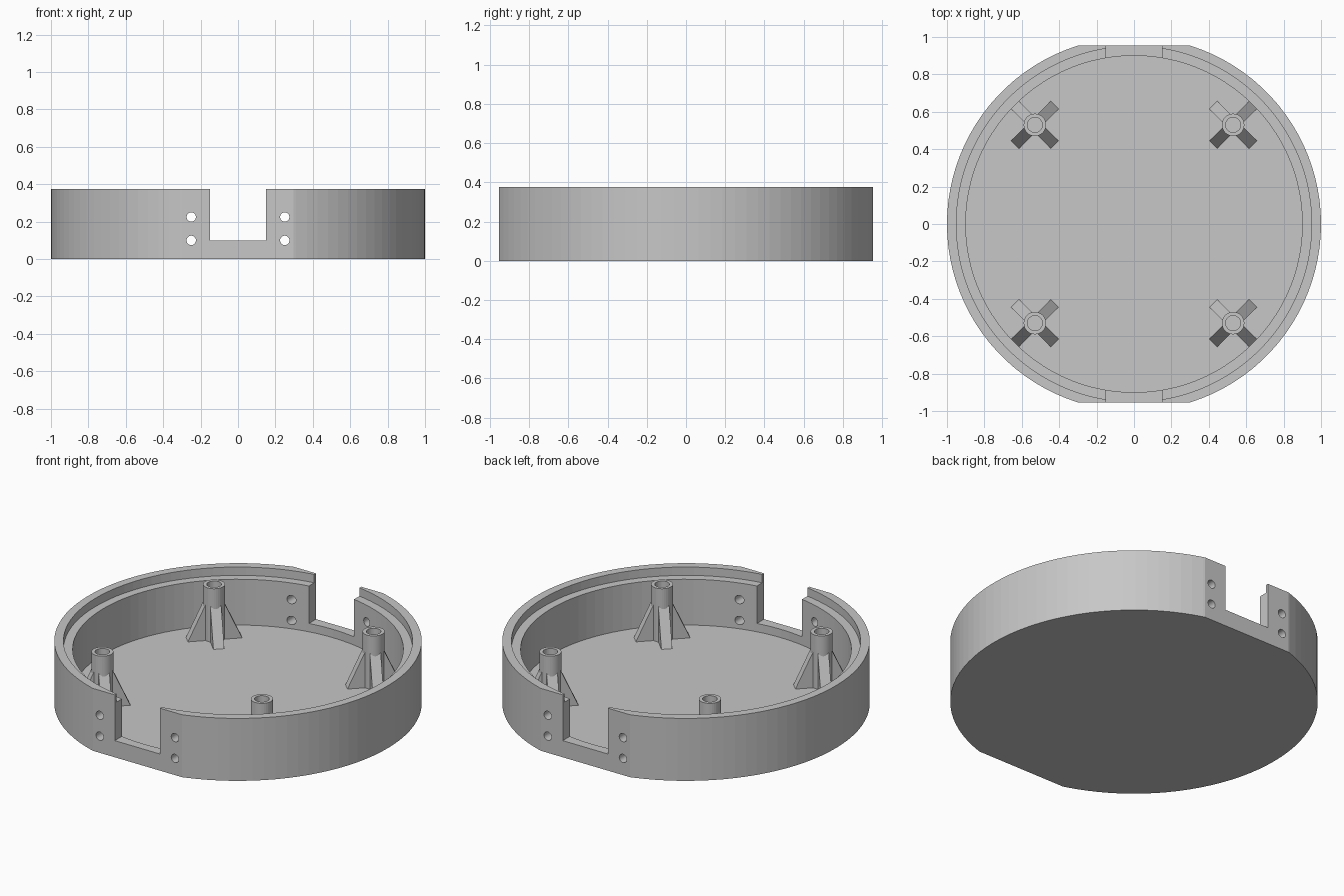
import bpy
import bmesh
from math import pi, cos, sin
from mathutils import Matrix, Vector

cube = bpy.data.objects.get("Cube")
if cube:
    bpy.data.objects.remove(cube, do_unlink=True)

grey = bpy.data.materials.new("plain grey")
grey.use_nodes = True
GREY = (0.57, 0.57, 0.57, 1)
grey.diffuse_color = GREY
grey.node_tree.nodes["Principled BSDF"].inputs["Base Color"].default_value = GREY

HEIGHT, FLOOR, LEDGE, NOTCH = 0.375, 0.05, 0.325, 0.10
FLAT = 0.955
POST = 0.53


def add_object(name, bm):
    bmesh.ops.recalc_face_normals(bm, faces=bm.faces)
    mesh = bpy.data.meshes.new(name)
    bm.to_mesh(mesh)
    bm.free()
    mesh.materials.append(grey)
    obj = bpy.data.objects.new(name, mesh)
    bpy.context.collection.objects.link(obj)
    return obj


def cylinder(name, radius, z0, z1, x=0, y=0, sides=100):
    bm = bmesh.new()
    bmesh.ops.create_cone(bm, cap_ends=True, segments=sides, radius1=radius,
                          radius2=radius, depth=z1 - z0,
                          matrix=Matrix.Translation((x, y, (z0 + z1) / 2)))
    return add_object(name, bm)


def cross_cylinder(name, radius, x, z):
    """Cylinder lying along y, long enough to pass through both walls."""
    bm = bmesh.new()
    place = Matrix.Translation((x, 0, z)) @ Matrix.Rotation(pi / 2, 4, "X")
    bmesh.ops.create_cone(bm, cap_ends=True, segments=32, radius1=radius,
                          radius2=radius, depth=3, matrix=place)
    return add_object(name, bm)


def box(name, size, centre):
    bm = bmesh.new()
    bmesh.ops.create_cube(bm, size=1, matrix=Matrix.Translation(centre)
                          @ Matrix.Diagonal((*size, 1)))
    return add_object(name, bm)


def combine(target, cutter, operation="DIFFERENCE"):
    mod = target.modifiers.new("cut", "BOOLEAN")
    mod.operation = operation
    mod.solver = "EXACT"
    mod.object = cutter
    bpy.context.view_layer.objects.active = target
    bpy.ops.object.modifier_apply(modifier=mod.name)
    bpy.data.objects.remove(cutter, do_unlink=True)


# Round tray with a flat at front and back
tray = cylinder("tray", 1, 0, HEIGHT)
combine(tray, box("flats", (3, 2 * FLAT, 2), (0, 0, 0)), "INTERSECT")

# Cavity and the stepped ledge for a lid
combine(tray, cylinder("cavity", 0.90, FLOOR, 1))
combine(tray, cylinder("ledge", 0.95, LEDGE, 1))

# Notch through both flats, with pairs of screw holes beside it
combine(tray, box("notch", (0.30, 3, 1), (0, 0, NOTCH + 0.5)))
for side in (-1, 1):
    for z in (0.10, 0.225):
        combine(tray, cross_cylinder("screw_hole", 0.025, side * 0.25, z))


def rib(name, x, y, angle):
    """Sloped gusset running outward from a post."""
    outward = Vector((cos(angle), sin(angle), 0))
    across = Vector((-sin(angle), cos(angle), 0)) * 0.03
    profile = [(0.05, 0.04), (0.15, 0.04), (0.15, FLOOR), (0.05, 0.27)]
    bm = bmesh.new()
    base = Vector((x, y, 0))
    verts = [bm.verts.new(base + outward * r + Vector((0, 0, z)) - across)
             for r, z in profile]
    face = bm.faces.new(verts)
    new = bmesh.ops.extrude_face_region(bm, geom=[face])["geom"]
    bmesh.ops.translate(bm, vec=across * 2,
                        verts=[v for v in new if isinstance(v, bmesh.types.BMVert)])
    return add_object(name, bm)


# Four hollow posts, each braced by four diagonal ribs
for sx, lr in ((-1, "right"), (1, "left")):
    for sy, fb in ((-1, "front"), (1, "back")):
        x, y = sx * POST, sy * POST
        post = cylinder(f"{fb}_{lr}_post", 0.06, 0.04, 0.371, x, y, 32)
        combine(post, cylinder("bore", 0.04, 0, 1, x, y, 32))
        for i in range(4):
            rib(f"{fb}_{lr}_rib_{i + 1}", x, y, pi / 4 + i * pi / 2)
